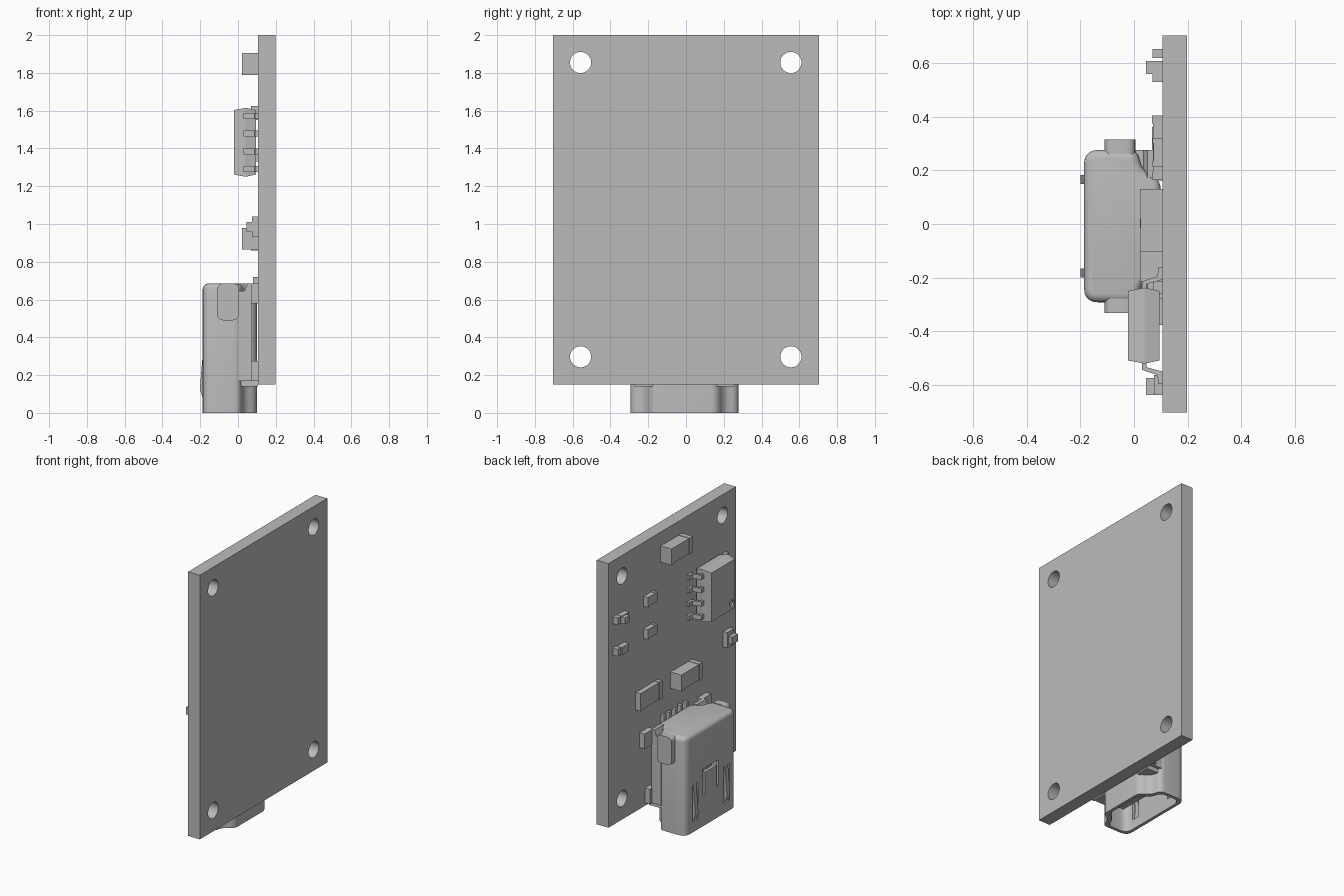
import bpy, bmesh, math
from mathutils import Vector, Matrix

cube = bpy.data.objects.get("Cube")
if cube:
    bpy.data.objects.remove(cube, do_unlink=True)

grey = bpy.data.materials.new("plain_grey")
grey.use_nodes = True
colour = (0.5, 0.5, 0.5, 1)
grey.diffuse_color = colour
grey.node_tree.nodes["Principled BSDF"].inputs["Base Color"].default_value = colour

FACE = 0.107   # board surface that carries the parts
MID = -0.008   # centre line of the socket


def finish(name, bm):
    bmesh.ops.recalc_face_normals(bm, faces=bm.faces)
    mesh = bpy.data.meshes.new(name)
    bm.to_mesh(mesh)
    bm.free()
    mesh.materials.append(grey)
    obj = bpy.data.objects.new(name, mesh)
    bpy.context.collection.objects.link(obj)
    return obj


def box(name, x, y, z):
    bm = bmesh.new()
    bmesh.ops.create_cube(bm, size=1)
    for v in bm.verts:
        v.co = [r[0] if c < 0 else r[1] for c, r in zip(v.co, (x, y, z))]
    return finish(name, bm)


def prism(name, pts, lo, hi, axis="z", top_bevel=0):
    """Extrude a profile along z (x, y points) or along y (x, z points)."""
    bm = bmesh.new()
    base = bm.faces.new([bm.verts.new((a, b, lo)) for a, b in pts])
    ext = bmesh.ops.extrude_face_region(bm, geom=[base])["geom"]
    top = [v for v in ext if isinstance(v, bmesh.types.BMVert)]
    for v in top:
        v.co.z = hi
    if top_bevel:
        rim = [e for e in bm.edges if all(v.co.z == top[0].co.z for v in e.verts)]
        bmesh.ops.bevel(bm, geom=rim, offset=top_bevel, segments=4,
                        profile=0.5, affect="EDGES")
    if axis == "y":
        for v in bm.verts:
            v.co = (v.co.x, v.co.z, v.co.y)
    return finish(name, bm)


def rounded(pts, radius, steps=5):
    out = []
    for i, p in enumerate(pts):
        p, a, b = Vector(p), Vector(pts[i - 1]), Vector(pts[(i + 1) % len(pts)])
        r = min(radius, (a - p).length * 0.45, (b - p).length * 0.45)
        a, b = p + (a - p).normalized() * r, p + (b - p).normalized() * r
        for k in range(steps + 1):
            t = k / steps
            out.append(a * (1 - t) ** 2 + p * 2 * t * (1 - t) + b * t * t)
    return out


def x_cylinder(name, radius, x, y, z):
    bm = bmesh.new()
    turn = Matrix.Translation((sum(x) / 2, y, z)) @ Matrix.Rotation(math.pi / 2, 4, "Y")
    bmesh.ops.create_cone(bm, cap_ends=True, segments=32, radius1=radius,
                          radius2=radius, depth=x[1] - x[0], matrix=turn)
    return finish(name, bm)


def cut(target, cutters):
    for c in cutters:
        m = target.modifiers.new("cut", "BOOLEAN")
        m.operation, m.solver, m.object = "DIFFERENCE", "EXACT", c
    bpy.context.view_layer.update()
    deps = bpy.context.evaluated_depsgraph_get()
    mesh = bpy.data.meshes.new_from_object(target.evaluated_get(deps))
    target.modifiers.clear()
    target.data = mesh
    for c in cutters:
        bpy.data.objects.remove(c, do_unlink=True)


def smooth(obj):
    bpy.ops.object.select_all(action="DESELECT")
    obj.select_set(True)
    bpy.context.view_layer.objects.active = obj
    bpy.ops.object.shade_smooth_by_angle(angle=math.radians(35))


# Circuit board with four mounting holes
board = box("circuit_board", (FACE, 0.198), (-0.705, 0.705), (0.15, 2))
cut(board, [x_cylinder("hole_cutter", 0.056, (0, 0.3), y, z)
            for y in (-0.558, 0.555) for z in (0.297, 1.855)])
smooth(board)


# Socket shell: wide rounded body tapering towards the board, open below
def shell_profile(w):
    half = [(-0.187 + w, 0.285 - w), (0.012 - w, 0.285 - w),
            (0.03 - w, 0.21 - w), (0.1 - w, 0.172 - w)]
    return rounded([(x, MID + y) for x, y in half]
                   + [(x, MID - y) for x, y in reversed(half)], 0.055)


shell = prism("socket_shell", shell_profile(0), 0, 0.685, top_bevel=0.03)
cutters = [prism("cavity_cutter", shell_profile(0.022), -0.1, 0.5)]
wall = (-0.25, -0.15)
for s in (-1, 1):
    y = MID + s * 0.175
    cutters.append(box("slit_cutter", wall, (y - 0.03, y + 0.03), (0.07, 0.33)))
    y = MID + s * 0.075
    cutters.append(box("strip_cutter", wall, (y - 0.012, y + 0.012), (0.22, 0.38)))
cutters.append(box("strip_top_cutter", wall, (MID - 0.087, MID + 0.087), (0.37, 0.4)))
cut(shell, cutters)
smooth(shell)

# Tongue with contacts inside the socket
box("socket_tongue", (-0.07, -0.02), (MID - 0.18, MID + 0.18), (0.1, 0.52))
for i in range(-2, 3):
    y = MID + i * 0.062
    box("tongue_contact", (-0.078, -0.07), (y - 0.012, y + 0.012), (0.12, 0.5))
    box("solder_pin", (0.08, FACE), (y - 0.012, y + 0.012), (0.6, 0.72))

for s in (-1, 1):
    def side(a, b):
        return sorted((MID + s * a, MID + s * b))

    # Spring tongue in each slit, with a bump that stands proud
    spring = [(-0.185, 0.33), (-0.165, 0.33), (-0.18, 0.08), (-0.187, 0.08),
              (-0.2, 0.12), (-0.2, 0.15)]
    prism("shell_spring", spring, *side(0.158, 0.192), axis="y")
    # Folded ear, inner support and solder feet on each flank
    ear = rounded([(-0.11, 0.49), (0.005, 0.49), (0.005, 0.685), (-0.11, 0.685)], 0.035)
    smooth(prism("shell_ear", ear, *side(0.27, 0.324), axis="y"))
    rail = [(0, 0.17), (0.075, 0.17), (0.075, 0.685), (0.05, 0.685),
            (0.035, 0.645), (0, 0.645)]
    prism("shell_rail", rail, *side(0.18, 0.285), axis="y")
    box("upper_foot", (0.068, FACE), side(0.27, 0.37), (0.58, 0.685))
    box("lower_foot", (0.068, FACE), side(0.25, 0.31), (0.17, 0.275))
    box("front_flange", (0.012, FACE), side(0.17, 0.265), (0.14, 0.17))

# Eight-legged chip: body lofted through three rectangles
bm = bmesh.new()
rings = []
for x, inset in ((-0.022, 0.012), (0.04, 0), (0.095, 0.012)):
    y0, y1, z0, z1 = -0.522 + inset, -0.238 - inset, 1.25 + inset, 1.615 - inset
    rings.append([bm.verts.new((x, y, z)) for y, z in
                  ((y0, z0), (y1, z0), (y1, z1), (y0, z1))])
for a, b in zip(rings, rings[1:]):
    for i in range(4):
        j = (i + 1) % 4
        bm.faces.new((a[i], a[j], b[j], b[i]))
bm.faces.new(rings[0])
bm.faces.new(rings[-1])
chip = finish("chip_body", bm)
cut(chip, [x_cylinder("dot_cutter", 0.024, (-0.1, -0.01), -0.475, 1.305)])

leg = [(0.03, 0.13), (0.03, 0.165), (0.088, 0.185), (0.09, 0.218),
       (FACE, 0.218), (FACE, 0.172), (0.046, 0.155), (0.046, 0.13)]
for z in (1.29, 1.385, 1.48, 1.572):
    for s in (-1, 1):
        prism("chip_leg", [(x, -0.38 + s * y) for x, y in leg], z - 0.016, z + 0.016)


# Surface parts: body with an end cap at each end
def capped(name, x, y, z, cap=0.035):
    box(name + "_body", (x + 0.003, FACE), (y[0] + 0.002, y[1] - 0.002),
        (z[0] + 0.003, z[1] - 0.003))
    box(name + "_cap", (x, FACE), (y[0], y[0] + cap), z)
    box(name + "_cap", (x, FACE), (y[1] - cap, y[1]), z)


capped("upper_capacitor", 0.022, (-0.105, 0.13), (1.79, 1.905))
capped("lower_capacitor", 0.022, (-0.215, 0.02), (0.865, 0.98))
capped("wide_resistor", 0.068, (0.165, 0.405), (0.86, 0.985), 0.03)
capped("upper_resistor", 0.07, (0.215, 0.32), (1.555, 1.625), 0.02)
capped("lower_resistor", 0.07, (0.215, 0.32), (1.33, 1.4), 0.02)

# Small indicator lamps
for z in (1.35, 1.57):
    box("lamp_pad", (0.07, FACE), (0.62, 0.655), (z - 0.01, z + 0.04))
    box("lamp_base", (0.07, FACE), (0.53, 0.61), (z - 0.02, z + 0.035))
box("lamp_lens", (0.045, 0.07), (0.56, 0.61), (1.555, 1.6))
box("edge_lamp_base", (0.075, FACE), (-0.64, -0.565), (0.93, 1.04))
box("edge_lamp_lens", (0.045, 0.075), (-0.64, -0.575), (0.96, 1.01))
